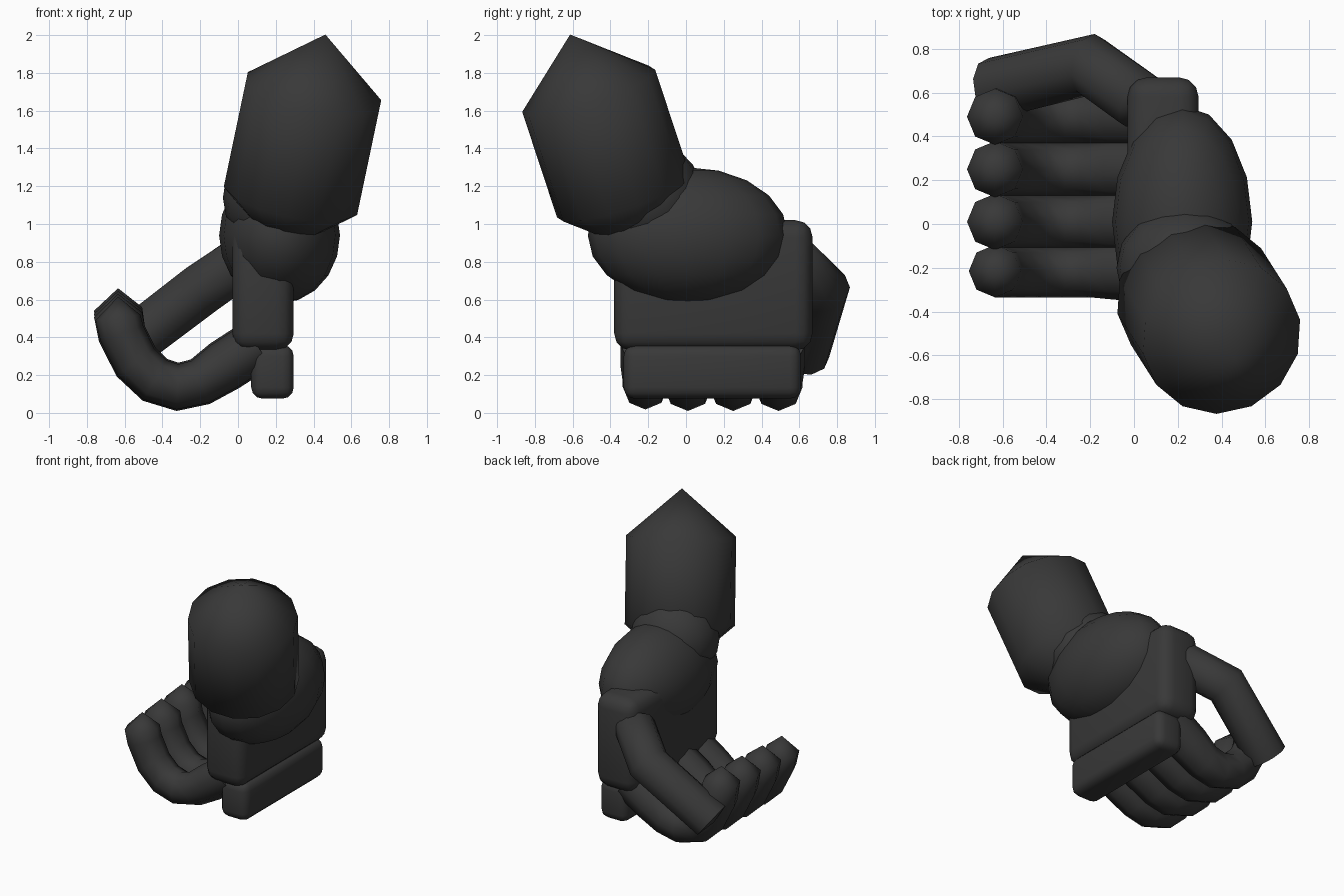
import bpy, bmesh
from math import cos, sin, tau, radians
from mathutils import Vector

cube = bpy.data.objects.get("Cube")
if cube:
    bpy.data.objects.remove(cube, do_unlink=True)

# Single dark rubber colour
GREY = (0.04, 0.04, 0.04, 1)
mat = bpy.data.materials.new("dark_grey")
mat.use_nodes = True
mat.diffuse_color = GREY
mat.node_tree.nodes["Principled BSDF"].inputs["Base Color"].default_value = GREY


def finish(name, bm):
    bmesh.ops.remove_doubles(bm, verts=bm.verts, dist=0.0005)
    bmesh.ops.recalc_face_normals(bm, faces=bm.faces)
    mesh = bpy.data.meshes.new(name)
    bm.to_mesh(mesh)
    bm.free()
    mesh.materials.append(mat)
    ob = bpy.data.objects.new(name, mesh)
    bpy.context.collection.objects.link(ob)
    bpy.ops.object.select_all(action="DESELECT")
    ob.select_set(True)
    bpy.context.view_layer.objects.active = ob
    bpy.ops.object.shade_smooth_by_angle(angle=radians(60))
    return ob


def tube(name, points, radii, sides):
    """Rings along a path; a zero radius closes the end in a point."""
    bm = bmesh.new()
    pts = [Vector(p) for p in points]
    rings = []
    for i, (p, r) in enumerate(zip(pts, radii)):
        a, b = pts[max(i - 1, 0)], pts[min(i + 1, len(pts) - 1)]
        t = ((p - a).normalized() + (b - p).normalized()).normalized()
        u = Vector((0, 1, 0))
        u = (u - t * u.dot(t)).normalized()
        v = t.cross(u)
        rings.append([bm.verts.new(p + r * (u * cos(tau * k / sides) + v * sin(tau * k / sides)))
                      for k in range(sides)])
    for lo, hi in zip(rings, rings[1:]):
        for k in range(sides):
            n = (k + 1) % sides
            bm.faces.new((lo[k], lo[n], hi[n], hi[k]))
    for ring, r in ((rings[0], radii[0]), (rings[-1], radii[-1])):
        if r > 0:
            bm.faces.new(ring)
    return finish(name, bm)


def block(name, low, high, bevel):
    bm = bmesh.new()
    bmesh.ops.create_cube(bm, size=1)
    low, high = Vector(low), Vector(high)
    bmesh.ops.scale(bm, vec=high - low, verts=bm.verts)
    bmesh.ops.translate(bm, vec=(low + high) / 2, verts=bm.verts)
    bmesh.ops.bevel(bm, geom=bm.edges[:], offset=bevel, segments=3,
                    profile=0.5, affect="EDGES")
    return finish(name, bm)


def ball(name, center, radii):
    bm = bmesh.new()
    bmesh.ops.create_uvsphere(bm, u_segments=16, v_segments=10, radius=1)
    bmesh.ops.scale(bm, vec=radii, verts=bm.verts)
    bmesh.ops.translate(bm, vec=center, verts=bm.verts)
    return finish(name, bm)


# Forearm with pointed ends
ring_center = Vector((0.40, -0.515, 1.705))
axis = Vector((0.21, -0.33, 1)).normalized()
tube("forearm", [ring_center + axis * d for d in (0.32, 0, -0.6, -0.92)],
     (0, 0.37, 0.37, 0), 14)

# Wrist, heel of the hand, palm and knuckles
ball("wrist", (0.23, -0.2, 1.14), (0.31, 0.29, 0.3))
ball("hand_heel", (0.22, 0.01, 0.94), (0.32, 0.53, 0.36))
block("palm", (-0.03, -0.38, 0.33), (0.295, 0.67, 1.02), 0.09)
block("knuckle_bar", (0.07, -0.33, 0.075), (0.295, 0.61, 0.36), 0.06)

# Four curled fingers
curl = [(0.1, 0.36), (-0.07, 0.25), (-0.2, 0.165), (-0.32, 0.138), (-0.44, 0.175),
        (-0.54, 0.27), (-0.615, 0.42), (-0.635, 0.55), (-0.635, 0.66)]
fingers = (("little", -0.215, 0.12), ("ring", 0.01, 0.128),
           ("middle", 0.25, 0.128), ("index", 0.49, 0.128))
for i, (name, y, r) in enumerate(fingers):
    path = [(x, y, z) for x, z in curl]
    for j in (-2, -1):
        x, _, z = path[j]
        path[j] = (x, y, z - 0.015 * (3 - i))
    tube(name + "_finger", path, [r * 1.1] * 2 + [r] * 6 + [0], 8)

# Bent thumb with a blunt end
tube("thumb", [(0.1, 0.5, 0.86), (0.03, 0.56, 0.81), (-0.2, 0.725, 0.65),
               (-0.645, 0.62, 0.31), (-0.66, 0.617, 0.297)],
     (0, 0.14, 0.145, 0.14, 0), 10)
